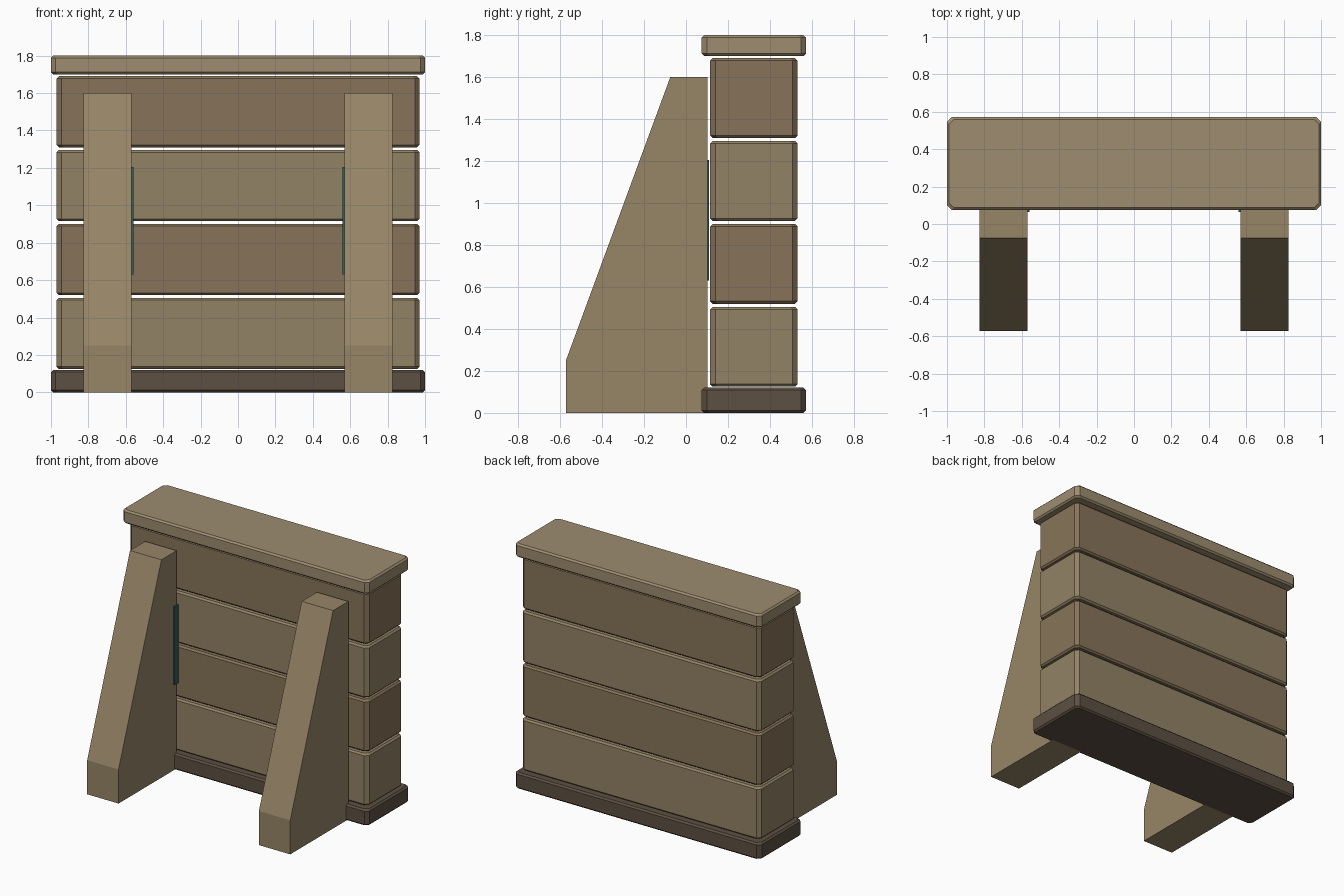
import bpy, bmesh

if "Cube" in bpy.data.objects:
    bpy.data.objects.remove(bpy.data.objects["Cube"])


def material(name, rgb):
    m = bpy.data.materials.new(name)
    m.diffuse_color = (*rgb, 1)
    m.use_nodes = True
    m.node_tree.nodes["Principled BSDF"].inputs["Base Color"].default_value = m.diffuse_color
    return m


LIGHT = material("light_stone", (0.29, 0.225, 0.13))
DARK = material("dark_stone", (0.245, 0.175, 0.1))
CAP = material("cap_stone", (0.34, 0.265, 0.16))
BASE = material("base_stone", (0.11, 0.08, 0.055))
BRACE = material("buttress_stone", (0.31, 0.235, 0.135))
TEAL = material("teal_strip", (0.03, 0.11, 0.105))


def loft(name, rings, mat):
    """Closed solid through matching rings of points."""
    bm = bmesh.new()
    loops = [[bm.verts.new(p) for p in ring] for ring in rings]
    n = len(loops[0])
    for a, b in zip(loops, loops[1:]):
        for i in range(n):
            j = (i + 1) % n
            bm.faces.new((a[i], a[j], b[j], b[i]))
    bm.faces.new(loops[0][::-1])
    bm.faces.new(loops[-1])
    bmesh.ops.recalc_face_normals(bm, faces=bm.faces[:])
    mesh = bpy.data.meshes.new(name)
    bm.to_mesh(mesh)
    bm.free()
    mesh.materials.append(mat)
    obj = bpy.data.objects.new(name, mesh)
    bpy.context.collection.objects.link(obj)
    return obj


def slab(name, hx, y0, y1, z0, z1, mat, corner=0.025, edge=0.012):
    """Block with cut vertical corners and a fine chamfer top and bottom."""
    def ring(z, d):
        x, a, b, c = hx - d, y0 + d, y1 - d, corner
        return [(-x + c, a, z), (x - c, a, z), (x, a + c, z), (x, b - c, z),
                (x - c, b, z), (-x + c, b, z), (-x, b - c, z), (-x, a + c, z)]
    return loft(name, [ring(z0, edge), ring(z0 + edge, 0),
                       ring(z1 - edge, 0), ring(z1, edge)], mat)


# Wall: base, four separate courses, cap
slab("base", 1.0, 0.075, 0.572, 0, 0.12, BASE)
for i in range(4):
    z = 0.125 + 0.395 * i
    slab(f"wall_course_{i + 1}", 0.97, 0.115, 0.532, z, z + 0.38, DARK if i % 2 else LIGHT)
slab("cap", 1.0, 0.075, 0.572, 1.70, 1.80, CAP)

# Sloped buttresses, each with a thin strip at the inner back edge
profile = [(-0.572, 0), (0.102, 0), (0.102, 1.6), (-0.075, 1.6), (-0.572, 0.25)]
strip = [(0.065, 0.63), (0.11, 0.63), (0.11, 1.205), (0.065, 1.205)]
for side, s in (("left", -1), ("right", 1)):
    loft(f"{side}_buttress", [[(s * x, y, z) for y, z in profile] for x in (0.57, 0.825)], BRACE)
    loft(f"{side}_strip", [[(s * x, y, z) for y, z in strip] for x in (0.56, 0.58)], TEAL)
